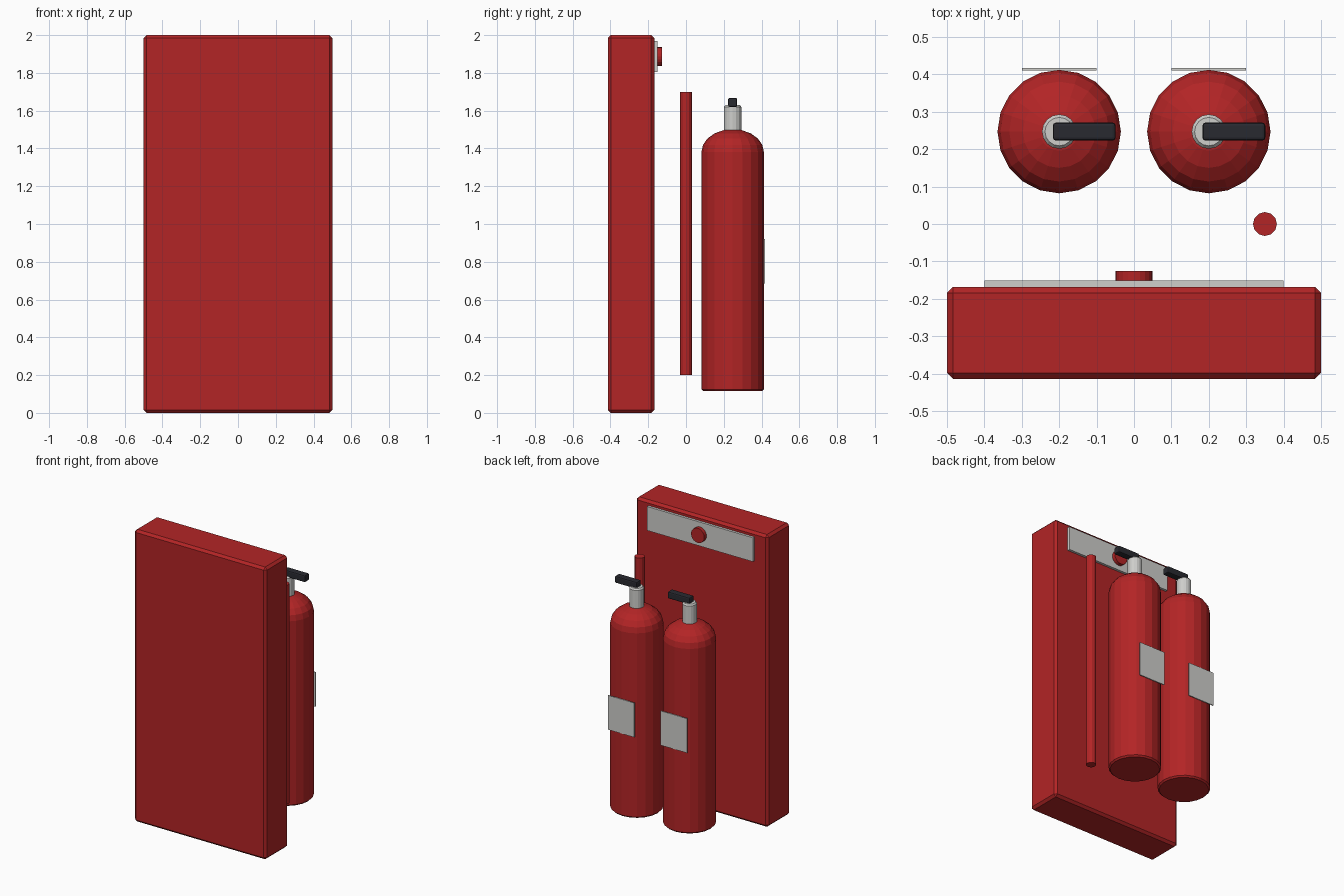
import bpy
from math import cos, sin, pi, radians

cube = bpy.data.objects.get("Cube")
if cube:
    bpy.data.objects.remove(cube, do_unlink=True)


def material(name, color):
    m = bpy.data.materials.new(name)
    m.use_nodes = True
    m.diffuse_color = (*color, 1)
    m.node_tree.nodes["Principled BSDF"].inputs["Base Color"].default_value = (*color, 1)
    return m


RED = material("red paint", (0.45, 0.018, 0.019))
GREY = material("light grey", (0.62, 0.62, 0.60))
BLACK = material("black plastic", (0.022, 0.023, 0.03))


def finish(ob, name, mat, bevel, segments=1):
    ob.name = name
    ob.data.materials.append(mat)
    if bevel:
        mod = ob.modifiers.new("Bevel", 'BEVEL')
        mod.width, mod.segments = bevel, segments
    return ob


def box(name, low, high, mat, bevel=0, segments=1):
    centre = [(a + b) / 2 for a, b in zip(low, high)]
    bpy.ops.mesh.primitive_cube_add(size=1, location=centre)
    ob = bpy.context.object
    ob.scale = [b - a for a, b in zip(low, high)]
    bpy.ops.object.transform_apply(location=False, rotation=False, scale=True)
    return finish(ob, name, mat, bevel, segments)


def cylinder(name, centre, radius, depth, sides, mat, rotation=(0, 0, 0)):
    bpy.ops.mesh.primitive_cylinder_add(vertices=sides, radius=radius, depth=depth,
                                        location=centre, rotation=rotation)
    return finish(bpy.context.object, name, mat, 0)


def lathe(name, x, y, profile, sides, mat):
    """Spin (radius, height) points round a vertical axis, with capped ends."""
    verts = [(r * cos(2 * pi * i / sides), r * sin(2 * pi * i / sides), z)
             for r, z in profile for i in range(sides)]
    faces = [tuple(reversed(range(sides)))]
    for k in range(len(profile) - 1):
        for i in range(sides):
            j = (i + 1) % sides
            a, b = k * sides, (k + 1) * sides
            faces.append((a + i, a + j, b + j, b + i))
    faces.append(tuple(range(len(verts) - sides, len(verts))))
    mesh = bpy.data.meshes.new(name)
    mesh.from_pydata(verts, [], faces)
    ob = bpy.data.objects.new(name, mesh)
    ob.location = (x, y, 0)
    bpy.context.collection.objects.link(ob)
    return finish(ob, name, mat, 0)


# Cabinet panel with its sign strip and round button
box("cabinet", (-0.5, -0.414, 0), (0.5, -0.168, 2), RED, 0.016)
box("sign_strip", (-0.4, -0.17, 1.804), (0.4, -0.151, 1.968), GREY)
cylinder("button", (0, -0.143, 1.886), 0.05, 0.034, 20, RED, (radians(90), 0, 0))

# Standing pipe
cylinder("pipe", (0.35, 0, 0.95), 0.032, 1.5, 12, RED)

# Two bottles, each with neck, lever and label
R, Y = 0.165, 0.247
dome = [(R * cos(radians(a)), 1.382 + 0.12 * sin(radians(a))) for a in (0, 18, 36, 54, 72)]
body = [(R - 0.01, 0.115), (R, 0.125)] + dome + [(0.002, 1.502)]
neck = [(0.046, 1.47), (0.046, 1.62), (0.038, 1.63)]
for side, x in (("right", -0.2), ("left", 0.2)):
    lathe(side + "_bottle", x, Y, body, 20, RED)
    lathe(side + "_neck", x, Y, neck, 16, GREY)
    box(side + "_lever", (x - 0.017, Y - 0.024, 1.62), (x + 0.151, Y + 0.024, 1.667), BLACK, 0.008, 2)
    box(side + "_label", (x - 0.1, 0.411, 0.685), (x + 0.1, 0.417, 0.92), GREY)
